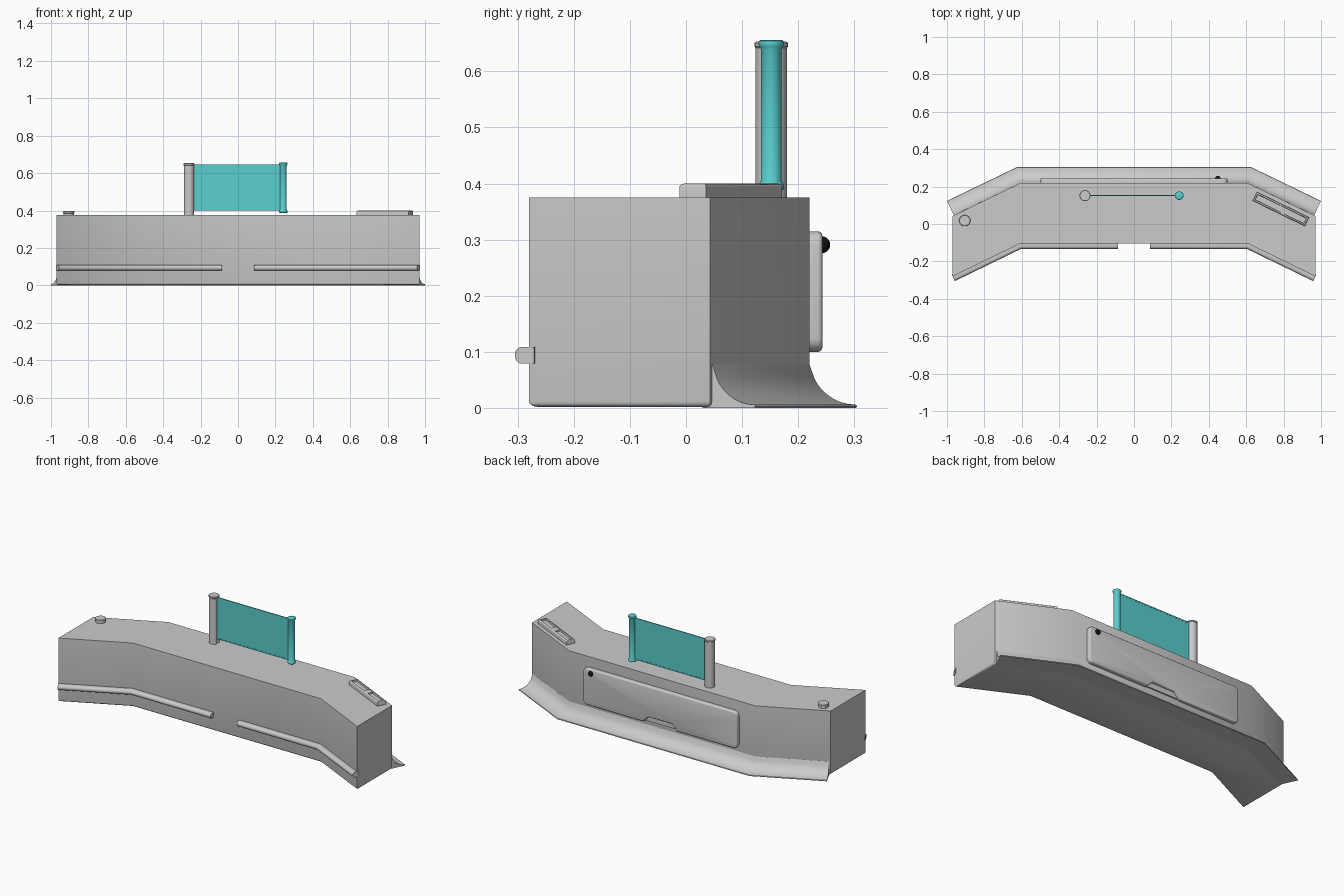
import bpy, bmesh, math
from mathutils import Vector, Matrix

if "Cube" in bpy.data.objects:
    bpy.data.objects.remove(bpy.data.objects["Cube"])


def finish(name, bm, mat=None, smooth=True):
    bmesh.ops.recalc_face_normals(bm, faces=bm.faces)
    me = bpy.data.meshes.new(name)
    bm.to_mesh(me)
    bm.free()
    ob = bpy.data.objects.new(name, me)
    bpy.context.collection.objects.link(ob)
    if mat:
        me.materials.append(mat)
    if smooth:
        bpy.context.view_layer.objects.active = ob
        ob.select_set(True)
        bpy.ops.object.shade_smooth_by_angle(angle=math.radians(35))
        ob.select_set(False)
    return ob


def material(name, color):
    m = bpy.data.materials.new(name)
    m.diffuse_color = color
    m.use_nodes = True
    m.node_tree.nodes["Principled BSDF"].inputs["Base Color"].default_value = m.diffuse_color
    return m


def prism(pts, z0, z1):
    bm = bmesh.new()
    f = bm.faces.new([bm.verts.new((x, y, z0)) for x, y in pts])
    r = bmesh.ops.extrude_face_region(bm, geom=[f])
    for v in r["geom"]:
        if isinstance(v, bmesh.types.BMVert):
            v.co.z = z1
    bmesh.ops.recalc_face_normals(bm, faces=bm.faces)
    return bm


def bevel(bm, test, width, segments=3):
    edges = [e for e in bm.edges if all(test(v.co) for v in e.verts)]
    bmesh.ops.bevel(bm, geom=edges, offset=width, segments=segments,
                    profile=0.5, affect='EDGES')


def sweep(name, path, profile):
    """Sweep (outward offset, z) profile along a plan path with mitred corners."""
    bm, rings = bmesh.new(), []
    P = [Vector(p) for p in path]
    norms = []
    for a, b in zip(P, P[1:]):
        d = (b - a).normalized()
        norms.append(Vector((d.y, -d.x)))
    for i, p in enumerate(P):
        n1, n2 = norms[max(i - 1, 0)], norms[min(i, len(norms) - 1)]
        m = (n1 + n2) / (1 + n1.dot(n2))
        rings.append([bm.verts.new((p.x + m.x * o, p.y + m.y * o, z)) for o, z in profile])
    n = len(profile)
    for a, b in zip(rings, rings[1:]):
        for j in range(n):
            bm.faces.new((a[j], a[(j + 1) % n], b[(j + 1) % n], b[j]))
    bm.faces.new(rings[0])
    bm.faces.new(rings[-1])
    return finish(name, bm)


def lathe(name, x, y, profile, mat=None, n=32):
    bm, rings = bmesh.new(), []
    for r, z in profile:
        rings.append([bm.verts.new((x + r * math.cos(2 * math.pi * k / n),
                                    y + r * math.sin(2 * math.pi * k / n), z)) for k in range(n)])
    for a, b in zip(rings, rings[1:]):
        for k in range(n):
            bm.faces.new((a[k], a[(k + 1) % n], b[(k + 1) % n], b[k]))
    bm.faces.new(rings[0])
    bm.faces.new(rings[-1])
    return finish(name, bm, mat)


teal = material("teal", (0.10, 0.62, 0.62, 1))
black = material("black", (0.005, 0.005, 0.005, 1))

# Counter body: bent plan with rounded bottom edge
half = [(0.97, -0.28), (0.97, 0.043), (0.605, 0.22)]
plan = [(0.61, -0.105)] + half
plan += [(-x, y) for x, y in reversed(plan)]
bm = prism(plan, 0.002, 0.375)
bevel(bm, lambda c: c.z < 0.01, 0.010)
finish("counter_body", bm)

# Flared skirt along the back
back = [(0.963, 0.047), (0.605, 0.22), (-0.605, 0.22), (-0.963, 0.047)]
flare = [(-0.02, 0.0), (-0.02, 0.077), (0.0, 0.078)]
flare += [(0.083 - 0.079 * math.cos(t), 0.072 - 0.066 * math.sin(t) ** 1.15)
          for t in [math.radians(a) for a in range(10, 91, 10)]]
flare += [(0.085, 0.003), (0.083, 0.0)]
sweep("back_skirt", back, flare)

# Bumper rails along the front
section = [(-0.01, 0.079), (0.0, 0.079)]
section += [(0.014 + 0.014 * math.cos(math.radians(a)), 0.094 + 0.015 * math.sin(math.radians(a)))
            for a in range(-90, 91, 18)]
section += [(0.0, 0.109), (-0.01, 0.109)]
rail = [(-0.97, -0.28), (-0.61, -0.105), (-0.085, -0.105)]
sweep("left_bumper_rail", rail, section)
sweep("right_bumper_rail", [(-x, y) for x, y in reversed(rail)], section)

# Rear hatch with a finger notch in its lower edge
upright = Matrix.Rotation(math.radians(90), 4, 'X')
hatch = [(-0.50, 0.10), (-0.11, 0.10), (-0.075, 0.135), (0.075, 0.135),
         (0.11, 0.10), (0.50, 0.10), (0.50, 0.315), (-0.50, 0.315)]
bm = prism(hatch, -0.243, -0.215)
corner = [e for e in bm.edges if abs(e.verts[0].co.z - e.verts[1].co.z) > 0.01
          and abs(e.verts[0].co.x) > 0.4]
bmesh.ops.bevel(bm, geom=corner, offset=0.025, segments=5, profile=0.5, affect='EDGES')
bevel(bm, lambda c: c.z < -0.24, 0.008)
bm.transform(upright)
finish("rear_hatch", bm)

# Recessed plate behind the notch
bm = prism([(-0.12, 0.104), (0.12, 0.104), (0.12, 0.15), (-0.12, 0.15)], -0.228, -0.215)
bm.transform(upright)
finish("notch_plate", bm)

# Hatch lock knob
bm = bmesh.new()
bmesh.ops.create_uvsphere(bm, u_segments=24, v_segments=12, radius=0.015,
                          matrix=Matrix.Translation((0.448, 0.242, 0.291)))
finish("hatch_knob", bm, black)

# Fixed post: round section with a slot facing the screen
px, py, r = -0.262, 0.152, 0.028
ring = [(px + r * math.cos(math.radians(a)), py + r * math.sin(math.radians(a)))
        for a in range(20, 341, 10)]
ring += [(px + 0.012, ring[-1][1]), (px + 0.012, ring[0][1])]
finish("fixed_post", prism(ring, 0.372, 0.642))
lathe("fixed_post_cap", px, py, [(0.028, 0.642), (0.0295, 0.644), (0.0295, 0.651), (0.027, 0.653)])

# Pull-out screen, its hem strips and the moving pole
def box(name, x0, x1, y0, y1, z0, z1, mat):
    finish(name, prism([(x0, y0), (x1, y0), (x1, y1), (x0, y1)], z0, z1), mat)

box("screen_sheet", -0.252, 0.242, 0.150, 0.154, 0.402, 0.643, teal)
box("screen_lower_hem", -0.236, 0.230, 0.149, 0.155, 0.400, 0.407, teal)
box("screen_upper_hem", -0.236, 0.230, 0.149, 0.155, 0.638, 0.645, teal)
half_pole = [(0.019, 0.388), (0.022, 0.390), (0.023, 0.395), (0.021, 0.400), (0.0185, 0.405)]
pole = half_pole + [(r, 1.044 - z) for r, z in reversed(half_pole)]
lathe("moving_pole", 0.242, py, pole, teal)

# Round button on the left wing
lathe("round_button", -0.905, 0.018,
      [(0.027, 0.37), (0.027, 0.384), (0.030, 0.386), (0.030, 0.395), (0.028, 0.397)])

# Slim tray on the right wing with a recessed top
bm = prism([(-0.155, -0.026), (0.155, -0.026), (0.155, 0.026), (-0.155, 0.026)], 0.372, 0.400)
top = max(bm.faces, key=lambda f: f.calc_center_median().z)
bmesh.ops.inset_region(bm, faces=[top], thickness=0.013)
bmesh.ops.inset_region(bm, faces=[top], thickness=0.002)
for v in top.verts:
    v.co.z -= 0.010
bevel(bm, lambda c: c.z > 0.399 and (abs(c.x) > 0.15 or abs(c.y) > 0.02), 0.006)
bm.transform(Matrix.Translation((0.785, 0.080, 0)) @ Matrix.Rotation(math.radians(-26), 4, 'Z'))
finish("wing_tray", bm)
# Raised bridge across the tray recess
bm = prism([(-0.012, -0.016), (0.03, -0.016), (0.03, 0.016), (-0.012, 0.016)], 0.385, 0.398)
bm.transform(Matrix.Translation((0.785, 0.080, 0)) @ Matrix.Rotation(math.radians(-26), 4, 'Z'))
finish("tray_bridge", bm)
